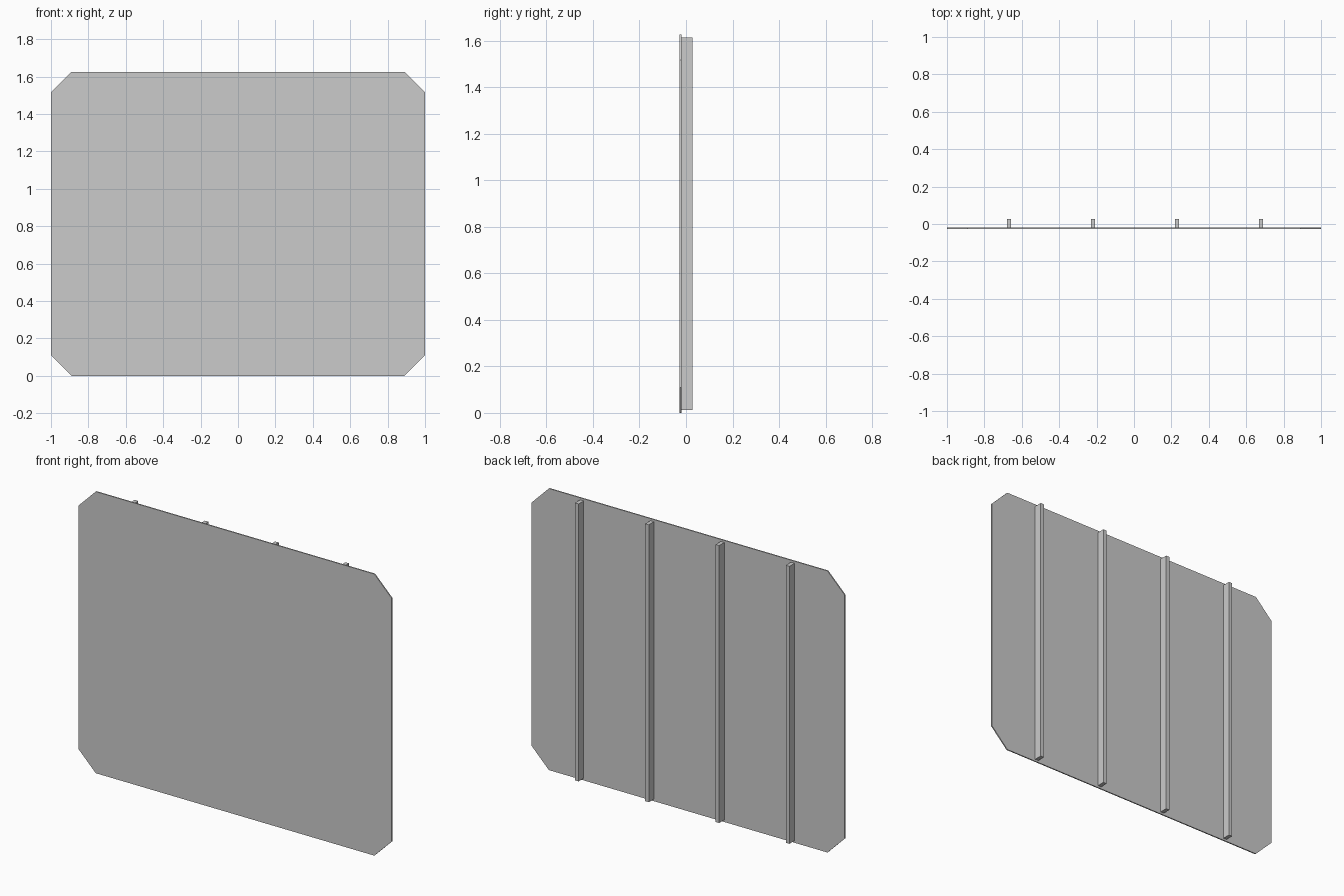
import bpy, bmesh

if "Cube" in bpy.data.objects:
    bpy.data.objects.remove(bpy.data.objects["Cube"])

HALF_W, HEIGHT, CUT = 1.0, 1.626, 0.11
FRONT, SHEET_BACK, BACK = -0.027, -0.020, 0.027


def extrude_y(name, outline, y0, y1):
    """Solid from an x/z outline, running from y0 to y1."""
    bm = bmesh.new()
    face = bm.faces.new([bm.verts.new((x, y0, z)) for x, z in outline])
    ext = bmesh.ops.extrude_face_region(bm, geom=[face])
    moved = [v for v in ext["geom"] if isinstance(v, bmesh.types.BMVert)]
    bmesh.ops.translate(bm, verts=moved, vec=(0, y1 - y0, 0))
    bmesh.ops.recalc_face_normals(bm, faces=bm.faces)
    mesh = bpy.data.meshes.new(name)
    bm.to_mesh(mesh)
    bm.free()
    obj = bpy.data.objects.new(name, mesh)
    bpy.context.collection.objects.link(obj)
    return obj


# Thin panel with clipped corners
inner = HALF_W - CUT
right = [(inner, 0), (HALF_W, CUT), (HALF_W, HEIGHT - CUT), (inner, HEIGHT)]
left = [(-x, z) for x, z in reversed(right)]
extrude_y("panel", right + left, FRONT, SHEET_BACK)

# Upright stiffening ribs on the back
RIB_HALF, RIB_LOW = 0.0115, 0.012
for i in range(4):
    x = -0.668 + 0.449 * i
    x0, x1 = x - RIB_HALF, x + RIB_HALF
    z0, z1 = RIB_LOW, HEIGHT - RIB_LOW
    extrude_y(f"back_rib_{i + 1}", [(x0, z0), (x1, z0), (x1, z1), (x0, z1)],
              SHEET_BACK, BACK)
